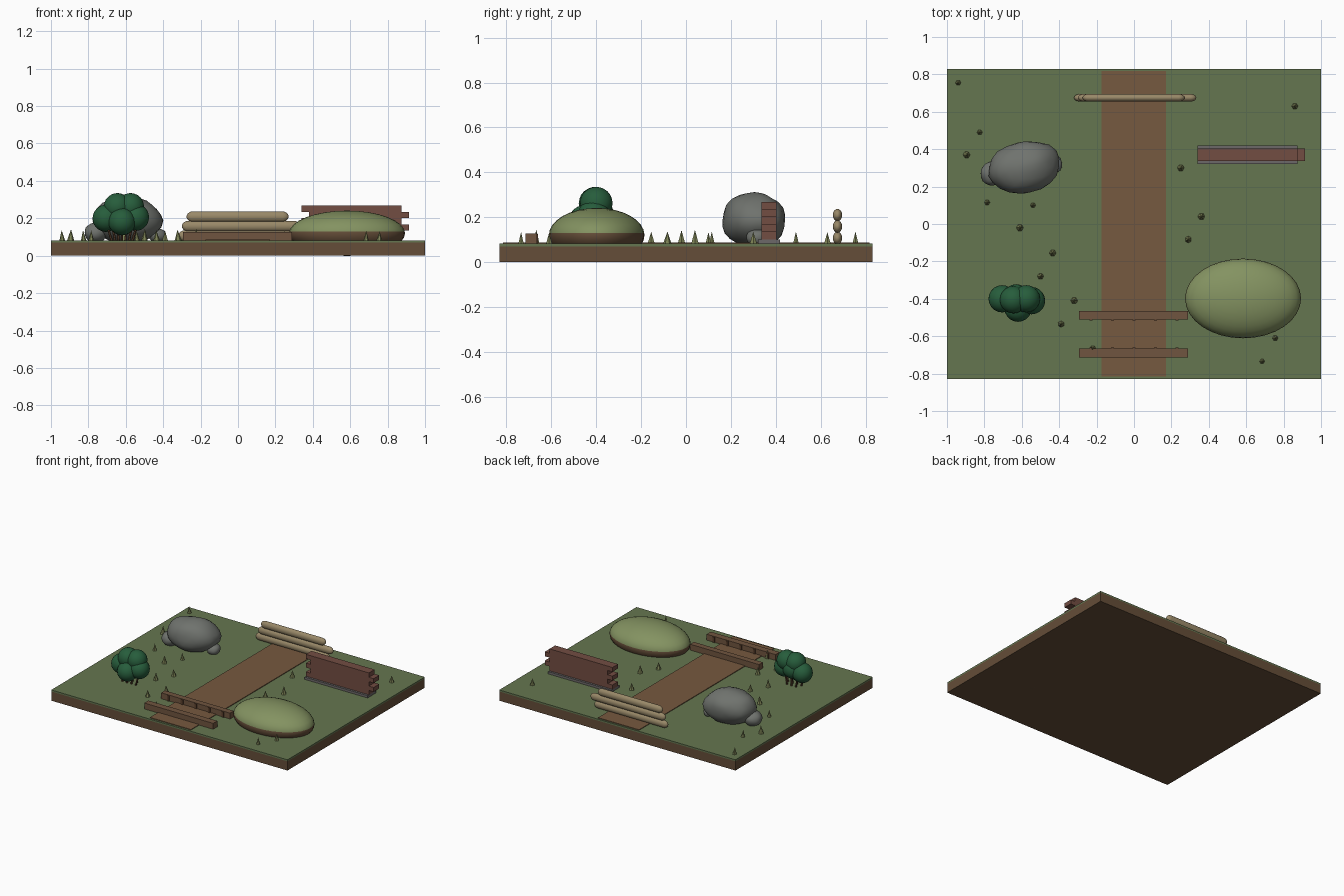
import bpy, bmesh, math, random
from mathutils import Matrix, Vector, noise

if "Cube" in bpy.data.objects:
    bpy.data.objects.remove(bpy.data.objects["Cube"])

random.seed(4)
TOP = 0.082  # height of the turf surface


def mat(name, r, g, b):
    m = bpy.data.materials.new(name)
    m.diffuse_color = (r, g, b, 1)
    m.use_nodes = True
    m.node_tree.nodes["Principled BSDF"].inputs["Base Color"].default_value = m.diffuse_color
    return m


SOIL = mat("soil", 0.13, 0.075, 0.04)
TURF = mat("turf", 0.13, 0.18, 0.08)
PATH = mat("path", 0.18, 0.10, 0.05)
WOOD = mat("wood", 0.16, 0.09, 0.05)
MOSS = mat("mound_green", 0.23, 0.29, 0.12)
LEAF = mat("leaf", 0.02, 0.11, 0.045)
STEM = mat("stem", 0.10, 0.05, 0.025)
STONE = mat("stone", 0.16, 0.17, 0.155)
SACK = mat("sack", 0.32, 0.25, 0.14)
BRICK = mat("brick", 0.17, 0.075, 0.055)
FOOT = mat("footing", 0.15, 0.14, 0.14)
BLADE = mat("blade", 0.20, 0.22, 0.09)


def finish(name, bm, *mats, smooth=False):
    me = bpy.data.meshes.new(name)
    bmesh.ops.recalc_face_normals(bm, faces=bm.faces[:])
    for f in bm.faces:
        f.smooth = smooth
    bm.to_mesh(me)
    bm.free()
    for m in mats:
        me.materials.append(m)
    ob = bpy.data.objects.new(name, me)
    bpy.context.collection.objects.link(ob)
    return ob


def add_box(bm, x0, x1, y0, y1, z0, z1):
    c = Matrix.Translation(((x0 + x1) / 2, (y0 + y1) / 2, (z0 + z1) / 2))
    bmesh.ops.create_cube(bm, size=1, matrix=c @ Matrix.Diagonal((x1 - x0, y1 - y0, z1 - z0, 1)))


def box(name, m, *b):
    bm = bmesh.new()
    add_box(bm, *b)
    return finish(name, bm, m)


def stone(name, loc, rad, turn=0.0, lump=0.08):
    bm = bmesh.new()
    bmesh.ops.create_icosphere(bm, subdivisions=3, radius=1)
    for v in bm.verts:
        v.co *= 1 + lump * noise.noise(v.co * 1.5 + Vector(loc) * 9)
    bm.transform(Matrix.Translation(loc) @ Matrix.Rotation(turn, 4, 'Z') @ Matrix.Diagonal((*rad, 1)))
    return finish(name, bm, STONE, smooth=True)


def add_cone(bm, a, b, r0, r1, n):
    a, b = Vector(a), Vector(b)
    rot = (b - a).to_track_quat('Z', 'Y').to_matrix().to_4x4()
    bmesh.ops.create_cone(bm, cap_ends=True, segments=n, radius1=r0, radius2=r1,
                          depth=(b - a).length, matrix=Matrix.Translation((a + b) / 2) @ rot)


# ground slab, turf and path
box("soil_slab", SOIL, -1, 1, -0.83, 0.83, 0, 0.07)
box("turf_layer", TURF, -1, 1, -0.83, 0.83, 0.07, TOP)
box("dirt_path", PATH, -0.175, 0.172, -0.815, 0.818, 0.075, 0.087)

# earth mound: ellipsoid with earth below and grass above
bm = bmesh.new()
bmesh.ops.create_uvsphere(bm, u_segments=32, v_segments=16, radius=1)
bm.transform(Matrix.Translation((0.583, -0.398, 0.12)) @ Matrix.Diagonal((0.31, 0.213, 0.121, 1)))
bmesh.ops.bisect_plane(bm, geom=bm.verts[:] + bm.edges[:] + bm.faces[:],
                       plane_co=(0, 0, 0.13), plane_no=(0, 0, 1))
for f in bm.faces:
    f.material_index = 1 if f.calc_center_median().z > 0.13 else 0
finish("mound", bm, SOIL, MOSS, smooth=True)

# boulder with two smaller stones
stone("boulder", (-0.588, 0.303, 0.187), (0.192, 0.14, 0.127), math.radians(14))
stone("small_stone_left", (-0.76, 0.27, 0.122), (0.06, 0.065, 0.055))
stone("small_stone_right", (-0.43, 0.32, 0.108), (0.046, 0.052, 0.04))

# bush: leafy blobs on splayed stems
blobs = [(-0.705, -0.40, 0.20), (-0.645, -0.405, 0.262), (-0.575, -0.40, 0.262),
         (-0.548, -0.41, 0.205), (-0.62, -0.45, 0.182), (-0.63, -0.395, 0.215)]
bm = bmesh.new()
for p in blobs:
    bmesh.ops.create_icosphere(bm, subdivisions=3, radius=0.073, matrix=Matrix.Translation(p))
finish("bush_leaves", bm, LEAF, smooth=True)
bm = bmesh.new()
for i in range(-3, 4):
    y = -0.41 + 0.02 * (-1) ** i
    add_cone(bm, (-0.62 + 0.018 * i, y, 0.075), (-0.62 + 0.03 * i, y, 0.2), 0.007, 0.005, 6)
finish("bush_stems", bm, STEM)

# stacked sack rows: stretched round-ended rolls
for i, (x0, x1) in enumerate([(-0.32, 0.30), (-0.30, 0.333), (-0.275, 0.27)]):
    bm = bmesh.new()
    bmesh.ops.create_uvsphere(bm, u_segments=16, v_segments=13, radius=1)
    bm.transform(Matrix.Rotation(math.pi / 2, 4, 'Y'))
    half, end = (x1 - x0) / 2, 0.035
    for v in bm.verts:
        v.co = ((x0 + x1) / 2 + v.co.x * end + math.copysign(half - end, v.co.x),
                0.675 + v.co.y * 0.021, 0.107 + 0.051 * i + v.co.z * 0.028)
    finish(f"sack_row_{i + 1}", bm, SACK, smooth=True)

# two plank barriers with thin battens on their facing sides
for name, y0, y1, inner in [("front", -0.715, -0.665, -0.665), ("rear", -0.51, -0.465, -0.51)]:
    box(f"{name}_plank", WOOD, -0.293, 0.29, y0, y1, 0.08, 0.127)
    bm = bmesh.new()
    for k in range(-2, 3):
        x = 0.115 * k
        add_box(bm, x - 0.009, x + 0.009, inner - 0.006, inner + 0.006, 0.08, 0.124)
    finish(f"{name}_battens", bm, STEM)

# broken brick wall: alternating courses on a footing
box("wall_footing", FOOT, 0.34, 0.873, 0.32, 0.42, 0.075, 0.1)
bm = bmesh.new()
for i in range(5):
    dx = 0.04 * (i % 2)
    add_box(bm, 0.34 + dx, 0.873 + dx, 0.336, 0.404, 0.1 + 0.0335 * i, 0.1 + 0.0335 * (i + 1))
finish("brick_courses", bm, BRICK)

# grass tufts: small leaning cones
tufts = [(-0.94, 0.755), (-0.825, 0.49), (-0.895, 0.37), (-0.785, 0.115), (-0.54, 0.10),
         (-0.61, -0.02), (-0.435, -0.155), (-0.50, -0.28), (-0.32, -0.41), (-0.39, -0.535),
         (-0.22, -0.667), (0.25, 0.30), (0.36, 0.04), (0.29, -0.083), (0.86, 0.63),
         (0.755, -0.61), (0.685, -0.735)]
bm = bmesh.new()
for x, y in tufts:
    r = random.uniform(0.014, 0.02)
    add_cone(bm, (x, y, 0.08), (x + random.uniform(-.004, .004), y, random.uniform(0.13, 0.145)), r, 0, 6)
finish("grass_tufts", bm, BLADE)
